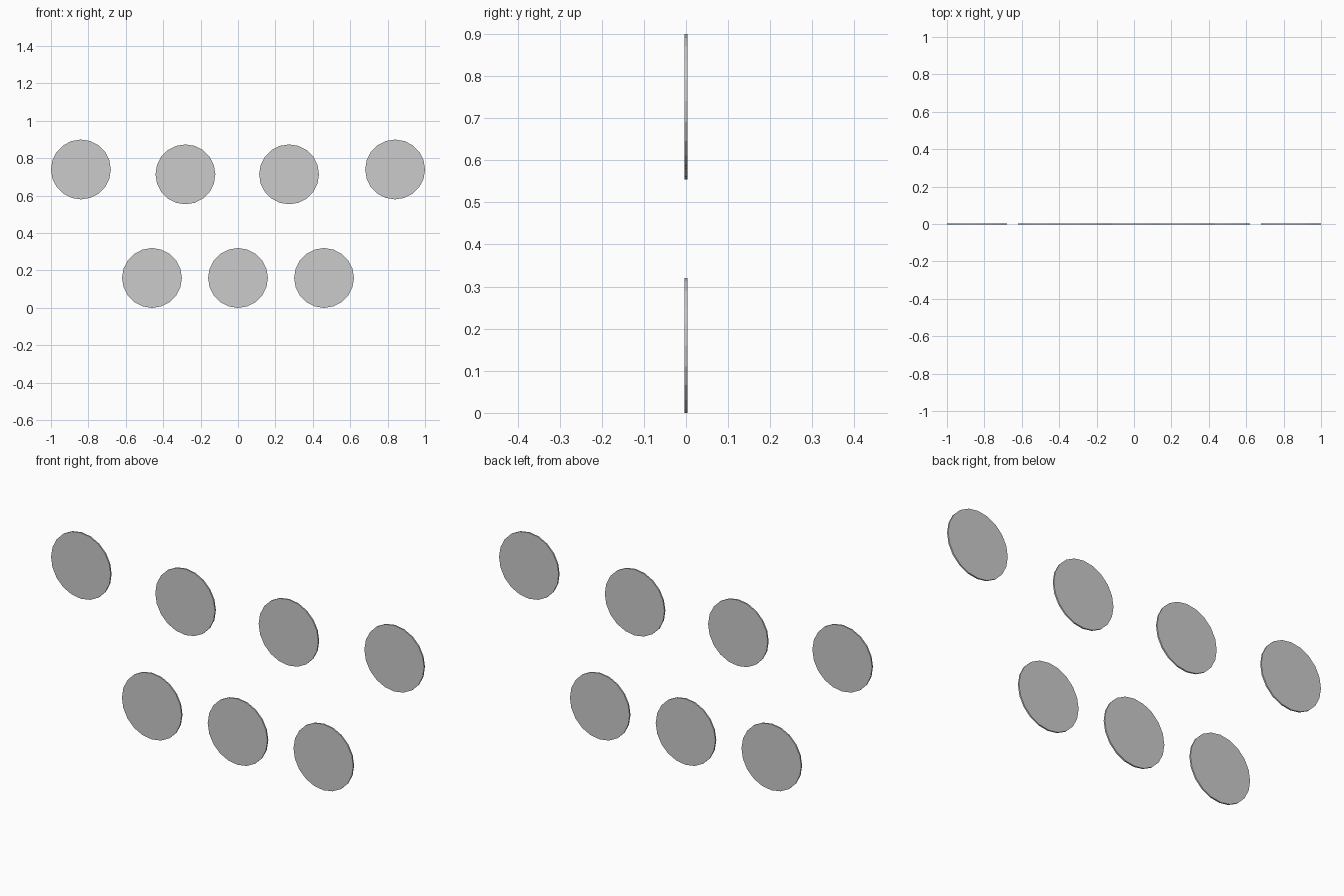
import bpy
from math import pi

if "Cube" in bpy.data.objects:
    bpy.data.objects.remove(bpy.data.objects["Cube"])

RADIUS = 0.16
THICKNESS = 0.007
SIDES = 20


def disc(name, x, z):
    # Thin upright disc facing the front
    bpy.ops.mesh.primitive_cylinder_add(
        vertices=SIDES, radius=RADIUS, depth=THICKNESS,
        location=(x, 0, z), rotation=(pi / 2, 0, 0))
    bpy.context.object.name = name


# Upper row of four discs, the inner pair slightly lower
for name, x, z in (("upper_outer_left", -0.84, 0.74),
                   ("upper_inner_left", -0.281, 0.714),
                   ("upper_inner_right", 0.273, 0.714),
                   ("upper_outer_right", 0.84, 0.74)):
    disc(name + "_disc", x, z)

# Lower row of three discs
for name, x in (("left", -0.46), ("middle", 0.0), ("right", 0.46)):
    disc("lower_" + name + "_disc", x, RADIUS)
